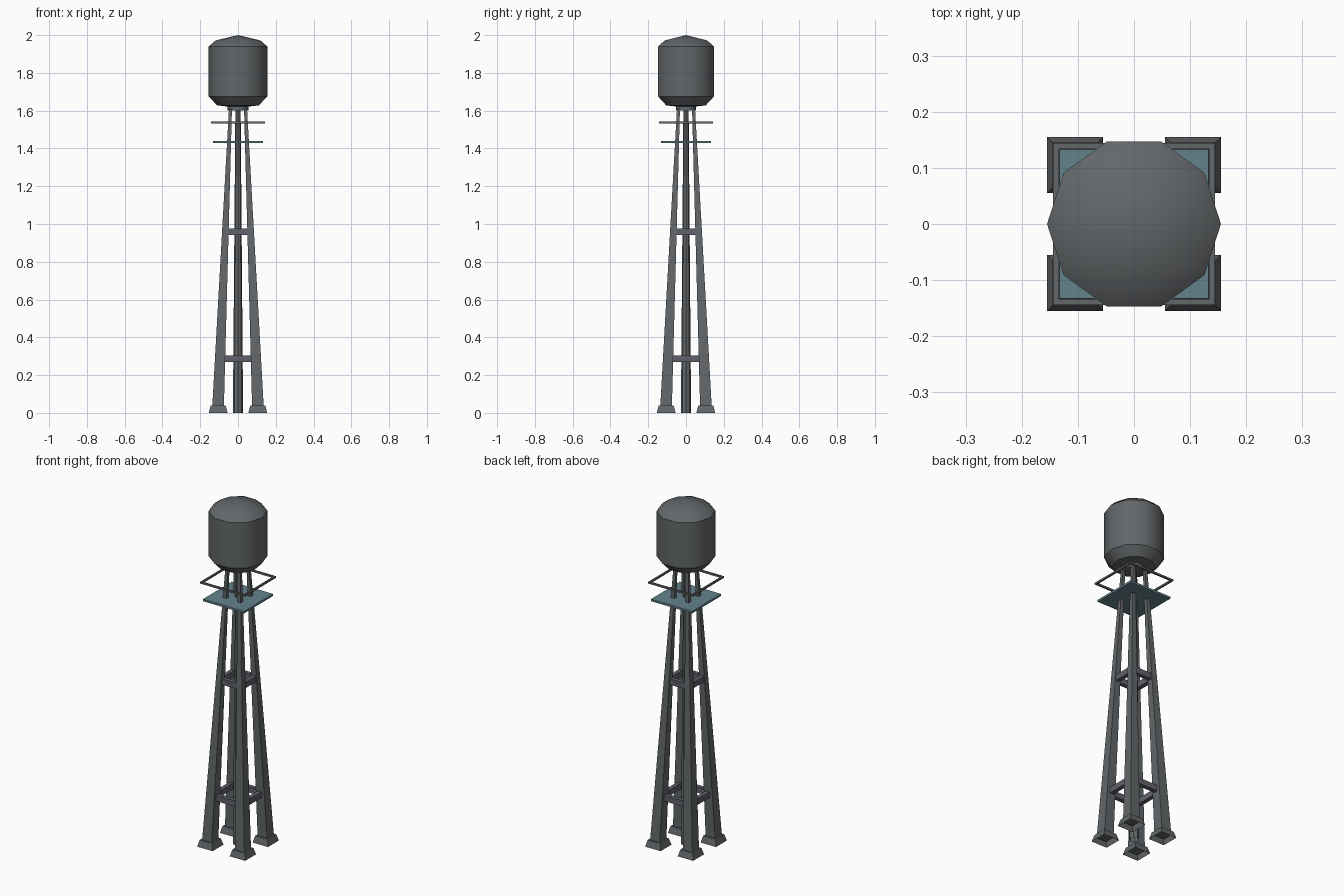
import bpy, bmesh, math

if "Cube" in bpy.data.objects:
    bpy.data.objects.remove(bpy.data.objects["Cube"])


def material(name, rgb):
    m = bpy.data.materials.new(name)
    m.diffuse_color = (*rgb, 1)
    m.use_nodes = True
    m.node_tree.nodes["Principled BSDF"].inputs["Base Color"].default_value = m.diffuse_color
    return m


steel = material("grey_steel", (0.125, 0.135, 0.142))
brace_grey = material("bluish_grey", (0.115, 0.12, 0.145))
teal = material("teal_deck", (0.125, 0.225, 0.26))


def make(name, rings, mat, cap_start=True, cap_end=True):
    """Skin a list of equal-length point rings into a mesh object."""
    bm = bmesh.new()
    vs = [[bm.verts.new(p) for p in r] for r in rings]
    n = len(rings[0])
    for a, b in zip(vs, vs[1:]):
        for i in range(n):
            j = (i + 1) % n
            bm.faces.new((a[i], a[j], b[j], b[i]))
    if cap_start:
        bm.faces.new(vs[0][::-1])
    if cap_end:
        bm.faces.new(vs[-1])
    bmesh.ops.remove_doubles(bm, verts=bm.verts, dist=1e-5)
    bmesh.ops.recalc_face_normals(bm, faces=bm.faces)
    me = bpy.data.meshes.new(name)
    bm.to_mesh(me)
    bm.free()
    me.materials.append(mat)
    ob = bpy.data.objects.new(name, me)
    bpy.context.collection.objects.link(ob)
    return ob


def square(cx, cy, h, z):
    return [(cx + sx * h, cy + sy * h, z) for sx, sy in ((-1, -1), (1, -1), (1, 1), (-1, 1))]


def circle(r, z, n):
    return [(r * math.cos(2 * math.pi * i / n), r * math.sin(2 * math.pi * i / n), z)
            for i in range(n)]


def box(name, c, h, mat):
    ring = [[(c[0] + sx * h[0], c[1] + sy * h[1], c[2] + sz * h[2])
             for sx, sy in ((-1, -1), (1, -1), (1, 1), (-1, 1))] for sz in (-1, 1)]
    return make(name, ring, mat)


# Ten-sided tank with shallow dome and tapered belly
profile = [(0.055, 1.60), (0.055, 1.622), (0.11, 1.628), (0.155, 1.675),
           (0.155, 1.94), (0.118, 1.972)]
tank = make("tank", [circle(r, z, 10) for r, z in profile], steel, True, False)
dome = bmesh.new()
dome.from_mesh(tank.data)
apex = dome.verts.new((0, 0, 2.0))
for e in [e for e in dome.edges if e.is_boundary]:
    dome.faces.new((e.verts[0], e.verts[1], apex))
bmesh.ops.recalc_face_normals(dome, faces=dome.faces)
dome.to_mesh(tank.data)
dome.free()
bpy.context.view_layer.objects.active = tank
tank.select_set(True)
bpy.ops.object.shade_smooth_by_angle(angle=math.radians(38))
tank.select_set(False)

# Tapered legs on flared, open-bottomed feet
for sx in (-1, 1):
    for sy in (-1, 1):
        tag = ("left" if sx < 0 else "right") + ("_front" if sy < 0 else "_back")
        c0, c1 = 0.106, 0.040
        make("leg_" + tag, [square(sx * c0, sy * c0, 0.031, 0.02),
                            square(sx * c1, sy * c1, 0.008, 1.61)], steel)
        make("foot_" + tag, [square(sx * 0.105, sy * 0.105, 0.050, 0),
                             square(sx * 0.105, sy * 0.105, 0.040, 0.038),
                             square(sx * 0.105, sy * 0.105, 0.030, 0.038)],
             steel, False, False)

# Central standpipe
make("standpipe", [circle(0.027, 0, 8), circle(0.014, 1.61, 8)], steel, False, True)

# Two levels of horizontal bracing
for level, z, d in (("lower", 0.287, 0.093), ("upper", 0.96, 0.067)):
    for s in (-1, 1):
        box(f"{level}_brace_x_{s}", (0, s * d, z), (0.077, 0.012, 0.017), brace_grey)
        box(f"{level}_brace_y_{s}", (s * d, 0, z), (0.012, 0.077, 0.017), brace_grey)

# Deck and the floating guard rail
box("deck", (0, 0, 1.434), (0.133, 0.133, 0.006), teal)
for s in (-1, 1):
    box(f"rail_x_{s}", (0, s * 0.139, 1.537), (0.144, 0.005, 0.005), steel)
    box(f"rail_y_{s}", (s * 0.139, 0, 1.537), (0.005, 0.134, 0.005), steel)
